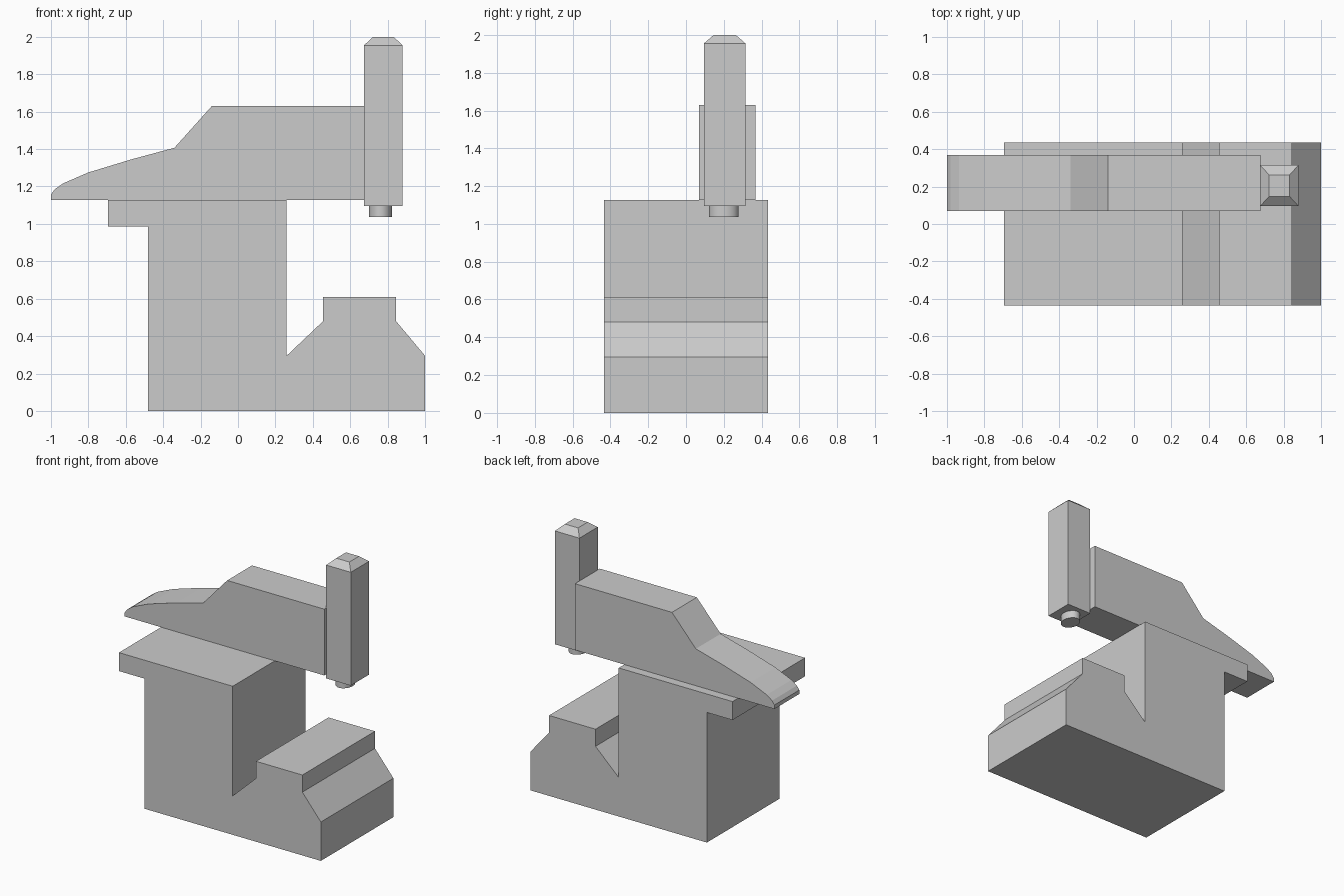
import bpy, bmesh, math
from mathutils import Matrix

if "Cube" in bpy.data.objects:
    bpy.data.objects.remove(bpy.data.objects["Cube"])


def finish(name, bm):
    bmesh.ops.recalc_face_normals(bm, faces=bm.faces)
    mesh = bpy.data.meshes.new(name)
    bm.to_mesh(mesh)
    bm.free()
    obj = bpy.data.objects.new(name, mesh)
    bpy.context.collection.objects.link(obj)
    return obj


def extrude_profile(name, profile, y0, y1):
    """Extrude a side profile of (x, z) points from y0 to y1."""
    bm = bmesh.new()
    face = bm.faces.new([bm.verts.new((x, y0, z)) for x, z in profile])
    ext = bmesh.ops.extrude_face_region(bm, geom=[face], use_keep_orig=True)
    verts = [v for v in ext["geom"] if isinstance(v, bmesh.types.BMVert)]
    bmesh.ops.translate(bm, verts=verts, vec=(0, y1 - y0, 0))
    return finish(name, bm)


def stack_rectangles(name, cx, cy, levels):
    """Join rectangles given as (half width, half depth, z)."""
    bm = bmesh.new()
    rings = [[bm.verts.new((cx + sx * hx, cy + sy * hy, z))
              for sx, sy in ((-1, -1), (1, -1), (1, 1), (-1, 1))]
             for hx, hy, z in levels]
    bm.faces.new(rings[0])
    bm.faces.new(rings[-1])
    for a, b in zip(rings, rings[1:]):
        for i in range(4):
            j = (i + 1) % 4
            bm.faces.new((a[i], a[j], b[j], b[i]))
    return finish(name, bm)


# Base: column with a rear ledge and the raised work table
extrude_profile("base", [
    (-0.48, 0), (1, 0), (1, 0.295), (0.845, 0.48), (0.845, 0.61),
    (0.455, 0.61), (0.455, 0.48), (0.26, 0.295), (0.26, 1.127),
    (-0.695, 1.127), (-0.695, 0.987), (-0.48, 0.987)], -0.435, 0.435)

# Upper arm with its tapered, rounded tail
extrude_profile("arm", [
    (-1, 1.127), (0.675, 1.127), (0.675, 1.63), (-0.14, 1.63),
    (-0.34, 1.407), (-0.57, 1.345), (-0.80, 1.275), (-0.935, 1.217),
    (-0.98, 1.185), (-1, 1.157)], 0.07, 0.368)

# Vertical ram with a chamfered top
stack_rectangles("ram", 0.777, 0.205, [
    (0.103, 0.11, 1.095), (0.103, 0.11, 1.955), (0.055, 0.058, 2.0)])

# Slightly oval pin under the ram
bm = bmesh.new()
bmesh.ops.create_cone(bm, cap_ends=True, segments=32, radius1=1, radius2=1, depth=1,
                      matrix=Matrix.Translation((0.762, 0.2, 1.067))
                      @ Matrix.Diagonal((0.062, 0.078, 0.06, 1)))
pin = finish("ram_pin", bm)
bpy.context.view_layer.objects.active = pin
pin.select_set(True)
bpy.ops.object.shade_smooth_by_angle(angle=math.radians(30))
